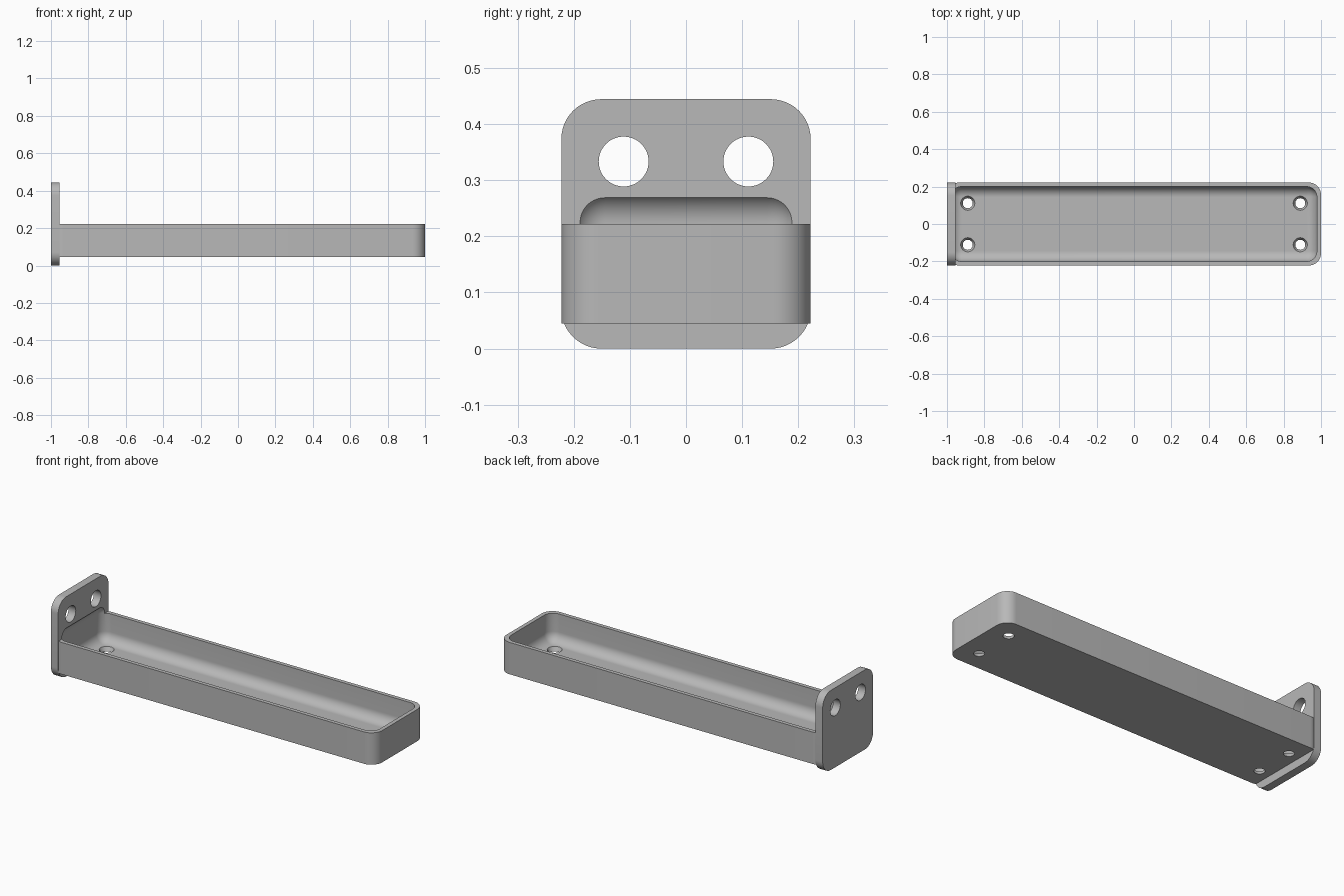
import bpy
import bmesh
import math
from mathutils import Matrix

default = bpy.data.objects.get("Cube")
if default:
    bpy.data.objects.remove(default, do_unlink=True)

U = 2 / 90          # one millimetre of the 90 mm long part
HALF_W = 10 * U     # half width of tray and plate

grey = bpy.data.materials.new("light grey")
grey.use_nodes = True
grey.diffuse_color = (0.48, 0.48, 0.48, 1)
grey.node_tree.nodes["Principled BSDF"].inputs["Base Color"].default_value = grey.diffuse_color


def to_object(bm, name):
    bmesh.ops.recalc_face_normals(bm, faces=bm.faces)
    mesh = bpy.data.meshes.new(name)
    bm.to_mesh(mesh)
    bm.free()
    mesh.materials.append(grey)
    obj = bpy.data.objects.new(name, mesh)
    bpy.context.collection.objects.link(obj)
    return obj


def rounded_box(name, low, high, radius, axis=None, segments=12):
    """Box with edges rounded along one axis, or all edges when axis is None."""
    size = [b - a for a, b in zip(low, high)]
    middle = [(a + b) / 2 for a, b in zip(low, high)]
    bm = bmesh.new()
    bmesh.ops.create_cube(bm, size=1, matrix=Matrix.Translation(middle) @ Matrix.Diagonal((*size, 1)))
    edges = [e for e in bm.edges
             if axis is None or abs((e.verts[0].co - e.verts[1].co)[axis]) > 1e-4]
    bmesh.ops.bevel(bm, geom=edges, offset=radius, offset_type='OFFSET',
                    segments=segments, profile=0.5, affect='EDGES')
    return to_object(bm, name)


def cone_cutter(name, location, r_bottom, r_top, depth, axis='Z'):
    turn = Matrix.Rotation(math.pi / 2, 4, 'Y') if axis == 'X' else Matrix.Identity(4)
    bm = bmesh.new()
    bmesh.ops.create_cone(bm, cap_ends=True, segments=48, radius1=r_bottom, radius2=r_top,
                          depth=depth, matrix=Matrix.Translation(location) @ turn)
    return to_object(bm, name)


def combine(body, other, operation):
    """Apply a boolean and remove the helper."""
    other.hide_render = True
    mod = body.modifiers.new(operation, 'BOOLEAN')
    mod.operation = operation
    mod.solver = 'EXACT'
    mod.object = other
    bpy.context.view_layer.objects.active = body
    bpy.ops.object.modifier_apply(modifier=mod.name)
    bpy.data.objects.remove(other, do_unlink=True)


# Tray block, upright corners rounded, running into the wall plate
body = rounded_box("tray_with_wall_plate", (-1, -HALF_W, 2 * U), (1, HALF_W, 10 * U), 3 * U, axis=2)

# Upright wall plate
plate = rounded_box("wall_plate", (-1, -HALF_W, 0), (-1 + 2 * U, HALF_W, 20 * U), 3.2 * U, axis=0)
combine(body, plate, 'UNION')

# Hollow with soft edges, biting slightly into the plate
hollow = rounded_box("hollow_cutter", (-1 + U, -9 * U, 3 * U), (1 - U, 9 * U, 12.6 * U), 2.5 * U)
combine(body, hollow, 'DIFFERENCE')

for side in (-1, 1):
    # Mounting holes in the plate
    combine(body, cone_cutter("plate_hole_cutter", (-1 + U, side * 5 * U, 15 * U),
                              2 * U, 2 * U, 6 * U, 'X'), 'DIFFERENCE')
    # Tapered holes in the tray floor
    for end in (-1, 1):
        combine(body, cone_cutter("floor_hole_cutter", (end * 40 * U, side * 5 * U, 2.5 * U),
                                  1.1 * U, 1.8 * U, 1.4 * U), 'DIFFERENCE')

bpy.ops.object.select_all(action='DESELECT')
body.select_set(True)
bpy.context.view_layer.objects.active = body
bpy.ops.object.shade_smooth_by_angle(angle=math.radians(30))
